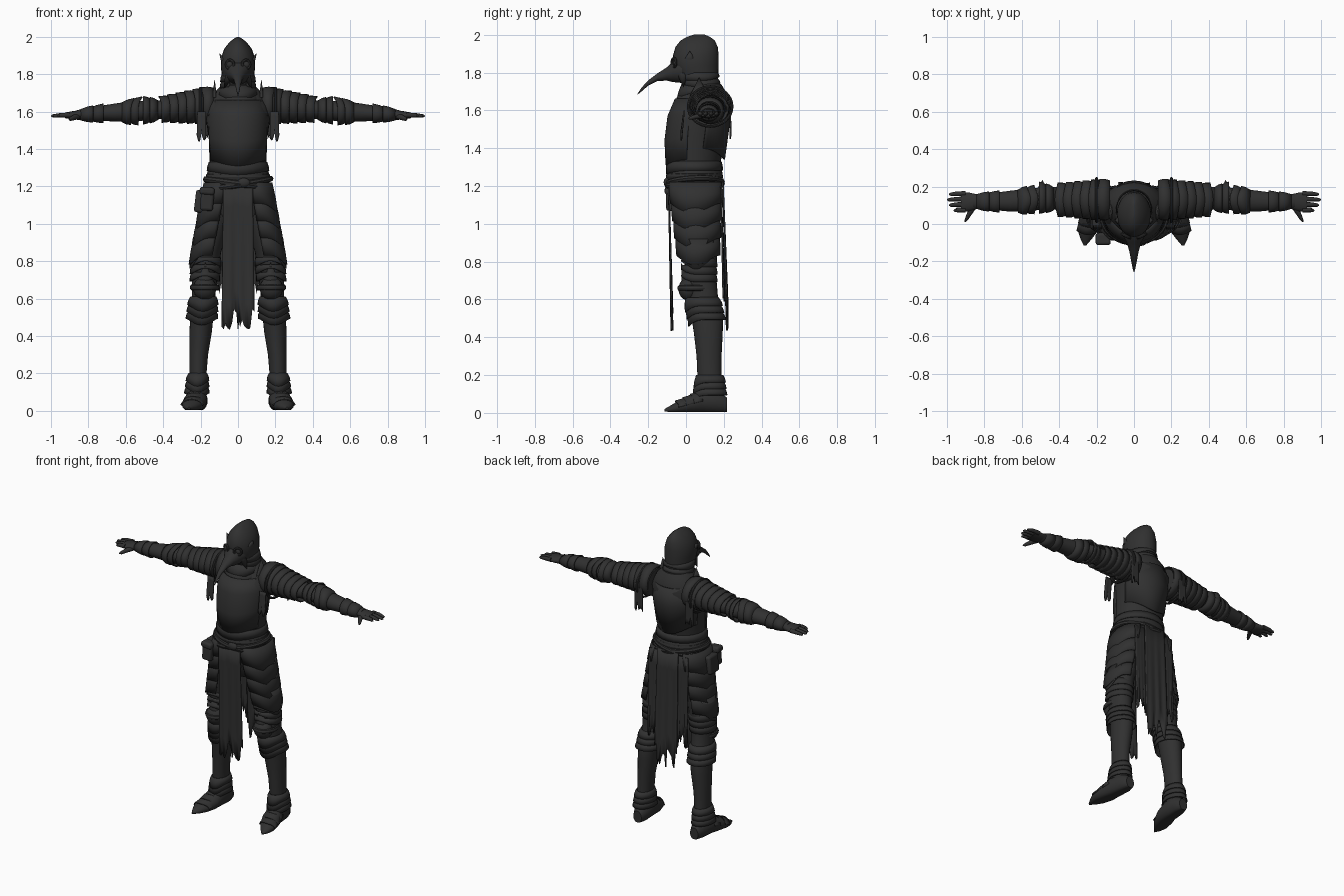
import bpy, bmesh, math, random
from mathutils import Vector

random.seed(4)
if "Cube" in bpy.data.objects:
    bpy.data.objects.remove(bpy.data.objects["Cube"])

dark = bpy.data.materials.new("charcoal")
dark.use_nodes = True
tone = (.03, .03, .03, 1)
dark.diffuse_color = tone
dark.node_tree.nodes["Principled BSDF"].inputs["Base Color"].default_value = tone

PLACE = {"x": lambda t, u, v: (t, u, v),
         "y": lambda t, u, v: (u, t, v),
         "z": lambda t, u, v: (u, v, t)}


def finish(obj, name, mirror=False, thick=0, angle=40):
    """Name, colour, smooth, and optionally thicken and mirror a part."""
    obj.name = obj.data.name = name
    obj.data.materials.append(dark)
    bpy.ops.object.select_all(action="DESELECT")
    obj.select_set(True)
    bpy.context.view_layer.objects.active = obj
    bpy.ops.object.shade_smooth_by_angle(angle=math.radians(angle))
    if thick:
        solid = obj.modifiers.new("thickness", "SOLIDIFY")
        solid.thickness, solid.offset = thick, 0
    if mirror:
        if obj.location.length or obj.rotation_euler.x or obj.rotation_euler.y or obj.scale.x != 1:
            bpy.ops.object.transform_apply(location=True, rotation=True, scale=True)
        obj.modifiers.new("both_sides", "MIRROR")
    return obj


def from_bmesh(bm, name, **options):
    bmesh.ops.recalc_face_normals(bm, faces=bm.faces)
    mesh = bpy.data.meshes.new(name)
    bm.to_mesh(mesh)
    bm.free()
    obj = bpy.data.objects.new(name, mesh)
    bpy.context.collection.objects.link(obj)
    return finish(obj, name, **options)


def loft(name, sections, axis="z", sides=24, arc=None, dip=0, aim=-90, floor=None, **options):
    """Skin ellipses (t, u, v, ru, rv) along an axis; an arc leaves an open plate."""
    bm = bmesh.new()
    start, end = arc or (0, 360)
    count = sides + 1 if arc else sides
    rings = []
    for i, (t, u, v, ru, rv) in enumerate(sections):
        ring = []
        for k in range(count):
            a = math.radians(start + (end - start) * k / sides)
            point = max(0, math.cos(a - math.radians(aim))) ** 3
            drop = dip * point * (i / max(1, len(sections) - 1))
            p = Vector(PLACE[axis](t - drop, u + ru * math.cos(a), v + rv * math.sin(a)))
            if floor is not None:
                p.z = max(floor, p.z)
            ring.append(bm.verts.new(p))
        rings.append(ring)
    for low, high in zip(rings, rings[1:]):
        for k in range(sides):
            n = (k + 1) % count
            bm.faces.new((low[k], low[n], high[n], high[k]))
    if not arc and not options.get("thick"):
        bm.faces.new(rings[0])
        bm.faces.new(rings[-1])
    return from_bmesh(bm, name, **options)


def lames(name, first, last, count, flare=.008, **options):
    """Overlapping flared armour bands between two sections."""
    def mix(f):
        return [a + (b - a) * f for a, b in zip(first, last)]
    for i in range(count):
        top, low = mix(i / count), mix((i + 1.2) / count)
        mid = [(a + b) / 2 for a, b in zip(top, low)]
        low[3] += flare
        low[4] += flare
        mid[3] += flare * .8
        mid[4] += flare * .8
        loft(f"{name}_{i + 1}", [top, mid, low], thick=.007, **options)


def cloth(name, x, y, top, bottom, width, ragged, columns=16, lean=0, **options):
    """Hanging strip with a torn lower edge and soft folds."""
    bm = bmesh.new()
    grid = []
    for c in range(columns + 1):
        f = c / columns
        end = bottom + ragged * random.random() ** 1.3
        line = []
        for r in range(7):
            h = r / 6
            fold = .004 * math.sin(f * 19) * h
            spread = width * (.9 + .1 * h)
            line.append(bm.verts.new((x + (f - .5) * spread, y + lean * h + fold, top + (end - top) * h)))
        grid.append(line)
    for a, b in zip(grid, grid[1:]):
        for r in range(6):
            bm.faces.new((a[r], b[r], b[r + 1], a[r + 1]))
    return from_bmesh(bm, name, thick=.008, **options)


def ball(name, place, size, **options):
    bpy.ops.mesh.primitive_uv_sphere_add(segments=20, ring_count=12, location=place)
    bpy.context.object.scale = size
    return finish(bpy.context.object, name, **options)


def spike(name, place, size, turn=(0, 0, 0), **options):
    bpy.ops.mesh.primitive_cone_add(vertices=10, radius1=1, depth=2, location=place, rotation=turn)
    bpy.context.object.scale = size
    return finish(bpy.context.object, name, **options)


def ring(name, place, major, minor, turn=(0, 0, 0), size=(1, 1, 1), **options):
    bpy.ops.mesh.primitive_torus_add(major_radius=major, minor_radius=minor, major_segments=32,
                                     minor_segments=8, location=place, rotation=turn)
    bpy.context.object.scale = size
    return finish(bpy.context.object, name, **options)


def box(name, place, size, turn=0):
    bpy.ops.mesh.primitive_cube_add(size=1, location=place, rotation=(0, turn, 0))
    obj = bpy.context.object
    obj.scale = size
    bpy.ops.object.transform_apply(location=False, rotation=False, scale=True)
    bevel = obj.modifiers.new("soft_edges", "BEVEL")
    bevel.width, bevel.segments = .014, 3
    return finish(obj, name)


# Torso
loft("cuirass", [(1.26, 0, .045, .145, .13), (1.33, 0, .042, .152, .142), (1.45, 0, .05, .156, .155),
                 (1.55, 0, .065, .17, .155), (1.63, 0, .09, .17, .138), (1.7, 0, .1, .13, .11),
                 (1.74, 0, .1, .09, .085)], sides=32)
loft("chest_plate", [(1.66, 0, .075, .13, .13), (1.58, 0, .063, .16, .157), (1.46, 0, .05, .158, .16),
                     (1.34, 0, .043, .15, .147)], arc=(-165, -15), dip=.03, thick=.008)
loft("back_plate", [(1.66, 0, .085, .14, .14), (1.56, 0, .07, .165, .158), (1.4, 0, .05, .152, .152)],
     arc=(15, 165), dip=.06, aim=90, thick=.008)
lames("waist_band", (1.33, 0, .043, .153, .142), (1.25, 0, .045, .158, .138), 2, dip=.02)
lames("gorget", (1.74, 0, .08, .08, .1), (1.66, 0, .075, .11, .12), 2, flare=.012, dip=.04)
spike("collar_blade", (.125, .07, 1.725), (.014, .05, .05), mirror=True)

# Hips, belts and pouches
loft("hips", [(1.28, 0, .045, .15, .13), (1.18, 0, .05, .17, .14), (1.06, 0, .06, .175, .125),
              (.98, 0, .07, .13, .08)])
ring("belt", (0, .045, 1.25), 1, .1, size=(.158, .138, .2))
ring("slung_belt", (0, .045, 1.215), 1, .1, turn=(0, .13, 0), size=(.172, .146, .18))
ring("crossed_belt", (0, .045, 1.215), 1, .1, turn=(.05, -.15, 0), size=(.174, .146, .16))
ball("belt_knot", (.03, -.1, 1.22), (.035, .018, .025))
box("large_pouch", (-.2, .02, 1.12), (.06, .1, .12), .12)
box("front_pouch", (-.165, -.075, 1.13), (.07, .06, .12), .08)
box("pouch_flap", (-.165, -.08, 1.175), (.08, .065, .04), .08)

# Hanging cloths
cloth("front_tabard", 0, -.092, 1.22, .43, .175, .13, lean=.018)
cloth("back_tabard", 0, .195, 1.22, .43, .17, .16, lean=.023)
cloth("back_side_strip", .11, .185, 1.2, .56, .08, .14, columns=8, lean=.015, mirror=True)
cloth("front_shoulder_tatter", .195, -.01, 1.6, 1.44, .05, .06, columns=6, lean=-.015, mirror=True)
cloth("back_shoulder_tatter", .19, .235, 1.64, 1.44, .06, .08, columns=6, mirror=True)

# Legs
loft("leg", [(1.16, .09, .06, .085, .11), (1, .125, .065, .085, .11), (.85, .165, .075, .075, .09),
             (.72, .178, .08, .068, .08), (.6, .185, .09, .062, .08), (.52, .192, .112, .062, .085),
             (.42, .2, .118, .06, .076), (.3, .21, .122, .05, .066), (.18, .215, .125, .045, .064),
             (.08, .217, .13, .045, .06)], mirror=True)
lames("tasset", (1.22, .095, .05, .085, .135), (.85, .165, .065, .082, .105), 4, flare=.01,
      arc=(-110, 85), dip=.05, aim=-10, mirror=True)
loft("tasset_point", [(.92, .155, .065, .084, .11), (.84, .168, .07, .088, .1)],
     arc=(-70, 45), dip=.08, aim=-10, thick=.008, mirror=True)
lames("thigh_band", (.82, .17, .07, .074, .085), (.7, .178, .07, .07, .085), 3, dip=-.03, mirror=True)
ball("knee_cap", (.178, .015, .655), (.062, .055, .062), mirror=True)
ring("knee_rim", (.178, .05, .66), 1, .13, size=(.07, .085, .12), mirror=True)
spike("knee_peak", (.175, -.01, .75), (.04, .032, .045), turn=(.35, 0, 0), mirror=True)
lames("shin_band", (.61, .185, .085, .066, .085), (.5, .193, .11, .072, .085), 3, flare=.012,
      dip=.035, mirror=True)

# Feet
loft("boot", [(.218, .213, .04, .03, .04), (.17, .215, .055, .053, .06), (.08, .222, .06, .057, .065),
              (.02, .232, .045, .063, .05), (-.04, .247, .03, .052, .034), (-.08, .256, .02, .03, .02),
              (-.115, .262, .014, .006, .006)], axis="y", floor=.004, mirror=True)
lames("ankle_band", (.2, .215, .125, .047, .068), (.1, .22, .125, .055, .08), 3, flare=.01,
      dip=.03, mirror=True)
lames("toe_band", (.09, .222, .05, .054, .064), (-.03, .245, .025, .055, .036), 3, flare=.004,
      axis="y", arc=(10, 170), dip=.02, aim=90, mirror=True)

# Arms
loft("arm", [(.13, .125, 1.625, .1, .09), (.25, .13, 1.62, .085, .075), (.4, .135, 1.61, .062, .05),
             (.47, .14, 1.607, .056, .05), (.56, .128, 1.6, .062, .056), (.66, .122, 1.595, .056, .048),
             (.8, .12, 1.587, .04, .033), (.86, .12, 1.582, .04, .026)], axis="x", mirror=True)
lames("pauldron", (.13, .13, 1.635, .1, .09), (.4, .13, 1.612, .076, .056), 6, flare=.013,
      axis="x", dip=-.015, aim=90, mirror=True)
ring("armpit_strap", (.2, .128, 1.62), 1, .07, turn=(0, math.pi / 2, 0), size=(.105, .115, .12), mirror=True)
lames("elbow_band", (.43, .135, 1.608, .058, .05), (.5, .14, 1.607, .072, .062), 2, flare=.01,
      axis="x", mirror=True)
spike("elbow_point", (.49, .2, 1.607), (.045, .045, .035), turn=(-math.pi / 2, 0, 0), mirror=True)
lames("forearm_cuff", (.62, .122, 1.597, .058, .05), (.54, .13, 1.603, .062, .06), 2, flare=.013,
      axis="x", dip=.02, aim=90, mirror=True)
lames("wrist_cuff", (.84, .12, 1.583, .036, .027), (.73, .12, 1.59, .047, .04), 2, axis="x", mirror=True)

# Hands
loft("palm", [(.83, .12, 1.583, .036, .026), (.88, .118, 1.58, .05, .023), (.925, .117, 1.58, .052, .015)],
     axis="x", sides=16, mirror=True)
for i, tip in enumerate((.965, .99, 1, .99)):
    y = .075 + i * .029
    loft(f"finger_{i + 1}", [(.9, y, 1.582, .014, .014), (.95, y, 1.581, .012, .012),
                             (tip - .01, y - .003, 1.577, .009, .009), (tip, y - .003, 1.576, .003, .003)],
         axis="x", sides=10, mirror=True)
loft("thumb", [(.09, .86, 1.575, .02, .016), (.05, .882, 1.566, .014, .013), (.025, .895, 1.56, .01, .01),
               (.012, .902, 1.557, .003, .003)], axis="y", sides=10, mirror=True)

# Hooded head and beaked mask
loft("hood", [(1.68, 0, .085, .085, .085), (1.74, 0, .08, .08, .088), (1.79, 0, .06, .086, .112),
              (1.84, 0, .052, .092, .121), (1.89, 0, .052, .09, .121), (1.935, 0, .056, .074, .112),
              (1.97, 0, .062, .047, .09), (1.988, 0, .066, .025, .062), (2, 0, .07, .004, .03)])
lames("hood_hem", (1.8, 0, .065, .084, .1), (1.73, 0, .08, .088, .092), 2, flare=.006,
      arc=(-60, 240), dip=-.02, aim=90)
loft("beak", [(-.02, 0, 1.815, .07, .07), (-.07, 0, 1.805, .055, .055), (-.1, 0, 1.793, .038, .036),
              (-.15, 0, 1.776, .024, .02), (-.2, 0, 1.745, .015, .014), (-.235, 0, 1.71, .008, .01),
              (-.256, 0, 1.686, .002, .003)], axis="y", sides=16)
ring("goggle_rim", (.043, -.064, 1.852), .023, .008, turn=(math.pi / 2, 0, .45), mirror=True)
ball("goggle_lens", (.042, -.058, 1.852), (.02, .012, .02), mirror=True)
spike("temple_wing", (.09, .02, 1.895), (.014, .025, .022), turn=(0, .5, 0), mirror=True)
spike("cheek_point", (.062, -.015, 1.755), (.025, .03, .035), turn=(0, 2.7, 0), mirror=True)
